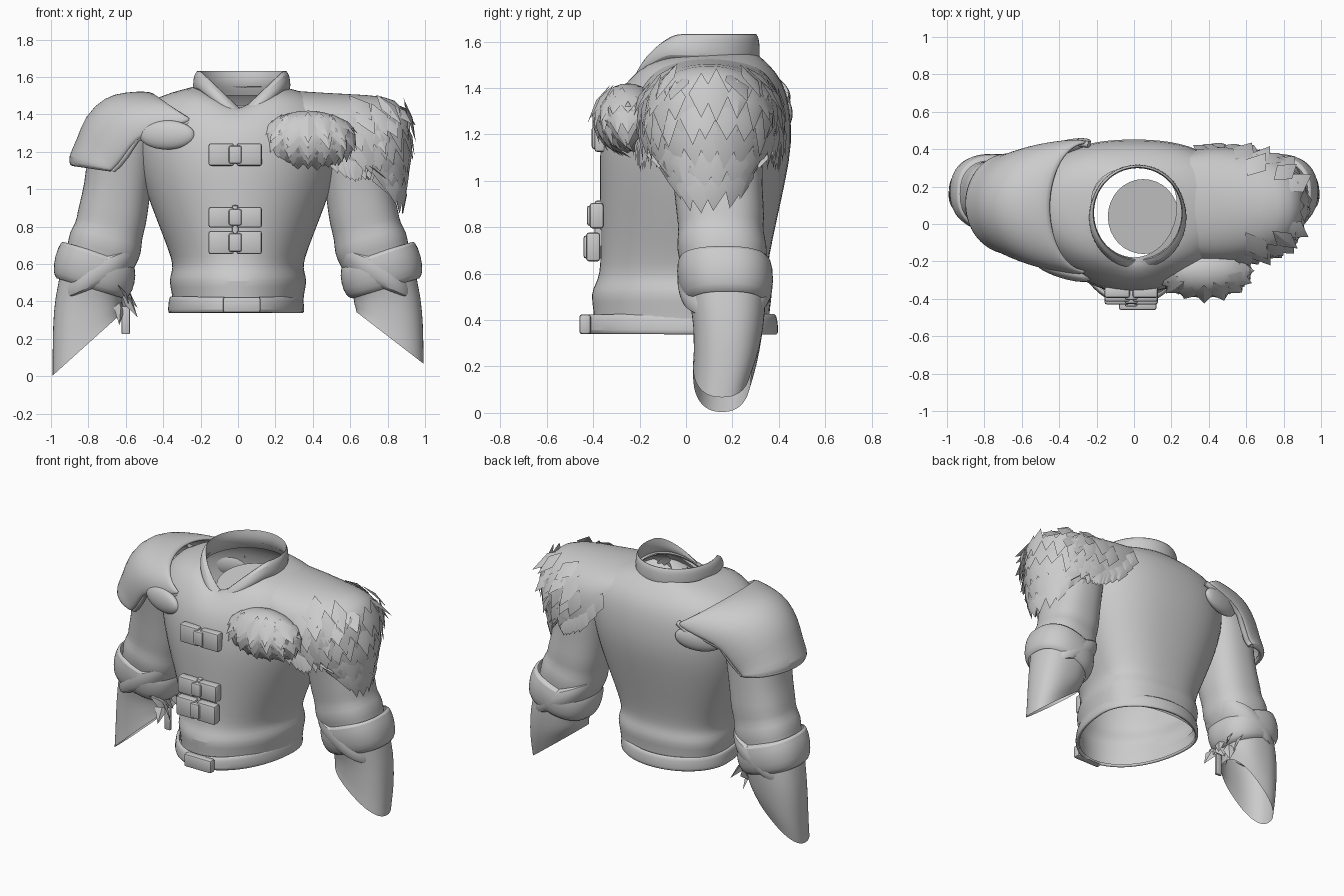
import bpy, bmesh, math, random
from mathutils import Vector

random.seed(4)
if "Cube" in bpy.data.objects:
    bpy.data.objects.remove(bpy.data.objects["Cube"], do_unlink=True)

grey = bpy.data.materials.new("plain grey")
grey.use_nodes = True
grey.diffuse_color = (0.6, 0.6, 0.6, 1)
grey.node_tree.nodes["Principled BSDF"].inputs["Base Color"].default_value = (0.6, 0.6, 0.6, 1)


def finish(name, bm, subdiv=0, thick=0, angle=40, offset=1):
    bmesh.ops.recalc_face_normals(bm, faces=bm.faces)
    me = bpy.data.meshes.new(name)
    bm.to_mesh(me)
    bm.free()
    me.materials.append(grey)
    me.shade_smooth()
    me.set_sharp_from_angle(angle=math.radians(angle))
    ob = bpy.data.objects.new(name, me)
    bpy.context.collection.objects.link(ob)
    if thick:
        m = ob.modifiers.new("thickness", "SOLIDIFY")
        m.thickness, m.offset = thick, offset
    if subdiv:
        m = ob.modifiers.new("smooth", "SUBSURF")
        m.levels = m.render_levels = subdiv
    return ob


def grid(rows, closed):
    """Skin a list of point rows with quads."""
    bm = bmesh.new()
    vs = [[bm.verts.new(p) for p in row] for row in rows]
    n = len(rows[0])
    for a, b in zip(vs, vs[1:]):
        for i in range(n if closed else n - 1):
            j = (i + 1) % n
            bm.faces.new((a[i], a[j], b[j], b[i]))
    return bm


def soft(v, power):
    return math.copysign(abs(v) ** power, v)


def ring(cx, cy, z, rx, front, back, slope=0, n=32, powers=(1, 1), notch=0):
    """Egg-shaped ring, tilted along x, with an optional V notch at the front."""
    pts = []
    for i in range(n):
        a = math.tau * i / n
        k = powers[math.sin(a) > 0]
        c, s = soft(math.cos(a), k), soft(math.sin(a), k)
        v = notch * max(0, 1 - abs(rx * c) / .22) if s < 0 else 0
        pts.append(Vector((cx + rx * c, cy + s * (back if s > 0 else front), z + slope * rx * c - v)))
    return pts


# Torso: z, half width, front y, back y, neck notch
body = [(.34, .345, -.40, .36, 0), (.45, .355, -.40, .36, 0), (.51, .372, -.415, .375, 0),
        (.56, .355, -.39, .36, 0), (.60, .35, -.375, .35, 0), (.68, .375, -.37, .36, 0),
        (.82, .43, -.37, .39, 0), (1.0, .50, -.375, .43, 0), (1.16, .54, -.375, .46, 0),
        (1.32, .56, -.345, .45, 0), (1.43, .53, -.28, .42, .04), (1.5, .42, -.235, .36, .08),
        (1.535, .29, -.20, .32, .11), (1.55, .23, -.18, .30, .125)]
finish("jacket_body", grid([ring(0, .1, z, rx, .1 - f, b - .1, powers=(1, .85), notch=v)
                            for z, rx, f, b, v in body], True), 1)

# Belt with a raised lower edge
belt = [(.335, .362, .53, .295), (.35, .368, .545, .30), (.41, .362, .54, .295), (.43, .355, .525, .285)]
finish("belt", grid([ring(-.01, .1, *b) for b in belt], True), 1, .02, offset=-1)


# Collar with a notched front, and its folded-over front flaps
def collar_ring(r, z, notch, flare=0):
    pts = ring(.02, .06, z, r, r * 1.06, r * 1.02, n=48, notch=notch)
    for p in pts:
        k = 1 + flare * max(0, .3 - (p.y - .06) / r)
        p.x, p.y = .02 + (p.x - .02) * k, .06 + (p.y - .06) * k
    return pts


finish("collar", grid([collar_ring(.265, 1.50, .1), collar_ring(.238, 1.55, .14),
                       collar_ring(.232, 1.59, .17), collar_ring(.24, 1.632, .21)], True), 1)
finish("collar_fold", grid([collar_ring(.24, 1.63, .21), collar_ring(.25, 1.615, .21, .05),
                            collar_ring(.253, 1.57, .19, .09), collar_ring(.253, 1.54, .18, .09),
                            collar_ring(.25, 1.53, .17, .03)], True), 1)

# Lining disc inside the neck
bm = bmesh.new()
bm.faces.new([bm.verts.new(p + Vector((0, 0, .15 * (p.y - .04)))) for p in ring(.05, .04, 1.42, .19, .2, .2)])
finish("neck_lining", bm)

# Sleeves: x, y, z, half width, half depth, tilt; the two ends differ in length
sleeve = [(.55, .1, 1.45, .08, .1, 0), (.58, .1, 1.42, .17, .19, -.2), (.61, .11, 1.3, .2, .22, -.2),
          (.63, .13, 1.1, .18, .2, 0), (.655, .14, .95, .18, .19, .1), (.675, .15, .84, .185, .19, .2),
          (.69, .15, .78, .175, .18, .25), (.71, .155, .71, .195, .2, .3), (.73, .16, .64, .18, .18, .3),
          (.76, .17, .56, .18, .18, .2), (.80, .185, .42, .18, .155, 0), (.805, .18, .33, .185, .148, -.3)]
ends = {1: [(.81, .172, .27, .182, .138, -.55), (.813, .155, .205, .18, .125, -.77)],
        -1: [(.81, .172, .24, .182, .138, -.65), (.812, .155, .165, .18, .125, -.9)]}
cuff = [(.755, .16, .665, .175, .18, .3), (.745, .165, .655, .20, .205, .35), (.765, .17, .57, .217, .21, .35),
        (.785, .175, .485, .205, .19, .3), (.79, .175, .47, .18, .165, .3)]
band = [(.72, .16, .64, .17, .17, -.35), (.715, .165, .63, .20, .205, -.4), (.735, .17, .55, .205, .21, -.45),
        (.745, .17, .49, .195, .19, -.45), (.75, .17, .48, .17, .16, -.4)]
for s, name in ((1, "left"), (-1, "right")):
    for part, data in (("sleeve", sleeve + ends[s]), ("cuff_roll", cuff), ("cuff_wrap", band)):
        rows = [[Vector((s * p.x, p.y, p.z)) for p in ring(x, y, z, rx, ry, ry, sl, powers=(.85, .85))]
                for x, y, z, rx, ry, sl in data]
        finish(name + "_" + part, grid(rows, True), 1, angle=60)


# Shoulder shells: each row is an arch from front hem, over a crest, to back hem
def arch(cx, cz, ex, ey, ez, yc, power=1, n=21):
    pts = []
    for i in range(n):
        a = math.pi * (i / (n - 1) - .5)
        k = max(0, math.cos(a)) ** power
        pts.append(Vector((ex + (cx - ex) * k, yc + ey * math.sin(a), ez + (cz - ez) * k)))
    return pts


plate = [(-.45, 1.49, -.24, .335, 1.37), (-.50, 1.50, -.30, .34, 1.34), (-.60, 1.495, -.44, .32, 1.31),
         (-.70, 1.475, -.54, .295, 1.27), (-.80, 1.38, -.60, .27, 1.18), (-.84, 1.25, -.64, .25, 1.13),
         (-.885, 1.17, -.665, .245, 1.11), (-.875, 1.13, -.67, .245, 1.10)]
arches = [arch(*r, .09 + .003 * i) for i, r in enumerate(plate)]
finish("shoulder_plate", grid(arches, False), 1, .025)
rim = [p + Vector((-.008, 0, .012)) for p in arches[-1]]
for edge, pts in (("hem", rim), ("front_edge", [a[0] for a in arches]), ("back_edge", [a[-1] for a in arches])):
    cu = bpy.data.curves.new("plate_" + edge, "CURVE")
    cu.dimensions, cu.bevel_depth, cu.bevel_resolution = "3D", .018, 2
    cu.use_fill_caps = True
    sp = cu.splines.new("POLY")
    sp.points.add(len(pts) - 1)
    for q, p in zip(sp.points, pts):
        q.co = (*p, 1)
    cu.materials.append(grey)
    bpy.context.collection.objects.link(bpy.data.objects.new("plate_" + edge, cu))


def ellipsoid(name, loc, size, turn=0):
    bm = bmesh.new()
    bmesh.ops.create_uvsphere(bm, u_segments=24, v_segments=14, radius=1)
    bmesh.ops.scale(bm, vec=size, verts=bm.verts)
    ob = finish(name, bm, angle=80)
    ob.location, ob.rotation_euler = loc, (0, 0, turn)


ellipsoid("front_tab", (-.38, -.25, 1.29), (.155, .04, .078), -.3)
ellipsoid("back_tab", (-.38, .405, 1.29), (.155, .04, .078), .25)


# Fur: a soft base covered with broad, flat-lying pointed locks
def lock(bm, p, nrm, length, width, flow=Vector((.3, 0, -1))):
    d = (flow - nrm * flow.dot(nrm)).normalized()
    side = nrm.cross(d) * width
    base, tip = p - d * length * .5 - nrm * .012, p + d * length * .6 + nrm * .004
    q = [bm.verts.new(v) for v in (base, p + side, tip, p - side, p + nrm * .014)]
    for i in range(4):
        bm.faces.new((q[i], q[(i + 1) % 4], q[4]))


fur = [(.25, 1.53, .20, .24, 1.44), (.46, 1.515, .36, .31, 1.33), (.70, 1.505, .46, .32, 1.2),
       (.85, 1.49, .55, .30, 1.15), (.92, 1.38, .60, .29, 1.13), (.915, 1.18, .63, .27, 1.14),
       (.89, .97, .68, .22, 1.14)]
rows = [arch(*r, .10, .75 if i < 5 else 1) for i, r in enumerate(fur)]
finish("fur_mantle", grid(rows, False), 1, angle=80)
bm = bmesh.new()
last = len(rows) - 1
for r in range(2, last + 1):
    a, b = rows[r], rows[min(r + 1, last)]
    for f in ((0, .5) if r < last else (0,)):
        for i in range(1 + (r + int(f * 2)) % 2, 20, 2):
            p = a[i].lerp(b[i], f) + (a[i + 1] - a[i]) * random.uniform(-.4, .4)
            nrm = (a[i + 1] - a[i - 1]).cross(b[i] - rows[r - 1][i]).normalized()
            if nrm.dot(p - Vector((.6, .11, 1.15))) < 0:
                nrm.negate()
            if nrm.z < .8:
                lock(bm, p, nrm, random.uniform(.16, .22), random.uniform(.05, .065))
# Ragged front and back hems
for row in range(1, last + 1):
    for i, s in ((0, -1), (-1, 1)):
        for f in (0, .5):
            p = rows[row][i].lerp(rows[row - 1][i], f)
            lock(bm, p, Vector((.2, s, .1)).normalized(), .16, .05)
finish("fur_locks", bm, angle=30)

# Fur clump across the chest
centre, size = Vector((.375, -.25, 1.275)), Vector((.24, .14, .145))
ellipsoid("chest_fur", centre, size)
bm = bmesh.new()
for i in range(9):
    for j in range(5):
        a, b = math.pi * (1 + i / 8), -.95 + j * .36 + random.uniform(-.1, .1)
        n = Vector((math.cos(a) * math.cos(b), math.sin(a) * math.cos(b), math.sin(b)))
        nrm = Vector([n[k] / size[k] for k in range(3)]).normalized()
        lock(bm, centre + n * size, nrm, random.uniform(.13, .18), .05, Vector((n.x * .5, 0, -1)))
finish("chest_fur_locks", bm, angle=30)


# Straps and buckles
def block(name, loc, size, tilt=0, bevel=.012):
    bm = bmesh.new()
    bmesh.ops.create_cube(bm, size=1)
    bmesh.ops.scale(bm, vec=size, verts=bm.verts)
    bmesh.ops.bevel(bm, geom=bm.edges[:], offset=bevel, segments=2, profile=.5, affect="EDGES")
    ob = finish(name, bm, angle=35)
    ob.location, ob.rotation_euler = loc, (tilt, 0, 0)


for name, y, z, h in (("upper", -.365, 1.185, .12), ("middle", -.385, .85, .11), ("lower", -.40, .715, .125)):
    for side, x in (("left", .06), ("right", -.09)):
        block(f"{name}_{side}_strap", (x, y, z), (.135, .06, h))
    block(name + "_buckle", (-.015, y - .012, z), (.07, .06, h * .8))
block("centre_strap", (-.015, -.375, .79), (.035, .04, .25))
block("belt_buckle", (.02, -.435, .382), (.2, .05, .085))

# Loose cloth at the right inner elbow
bm = bmesh.new()
for i in range(9):
    p = Vector((-.61 + .03 * math.sin(i * 2.1), .04 + .03 * i, .4 + .04 * math.cos(i * 1.7)))
    lock(bm, p, Vector((1, math.sin(i * 2.3), .4)).normalized(), .16, .04, Vector((.3, math.cos(i * 1.9), -1)))
finish("loose_cloth", bm, angle=30)
block("hanging_strip", (-.6, .12, .3), (.045, .02, .15), 0, .006)
